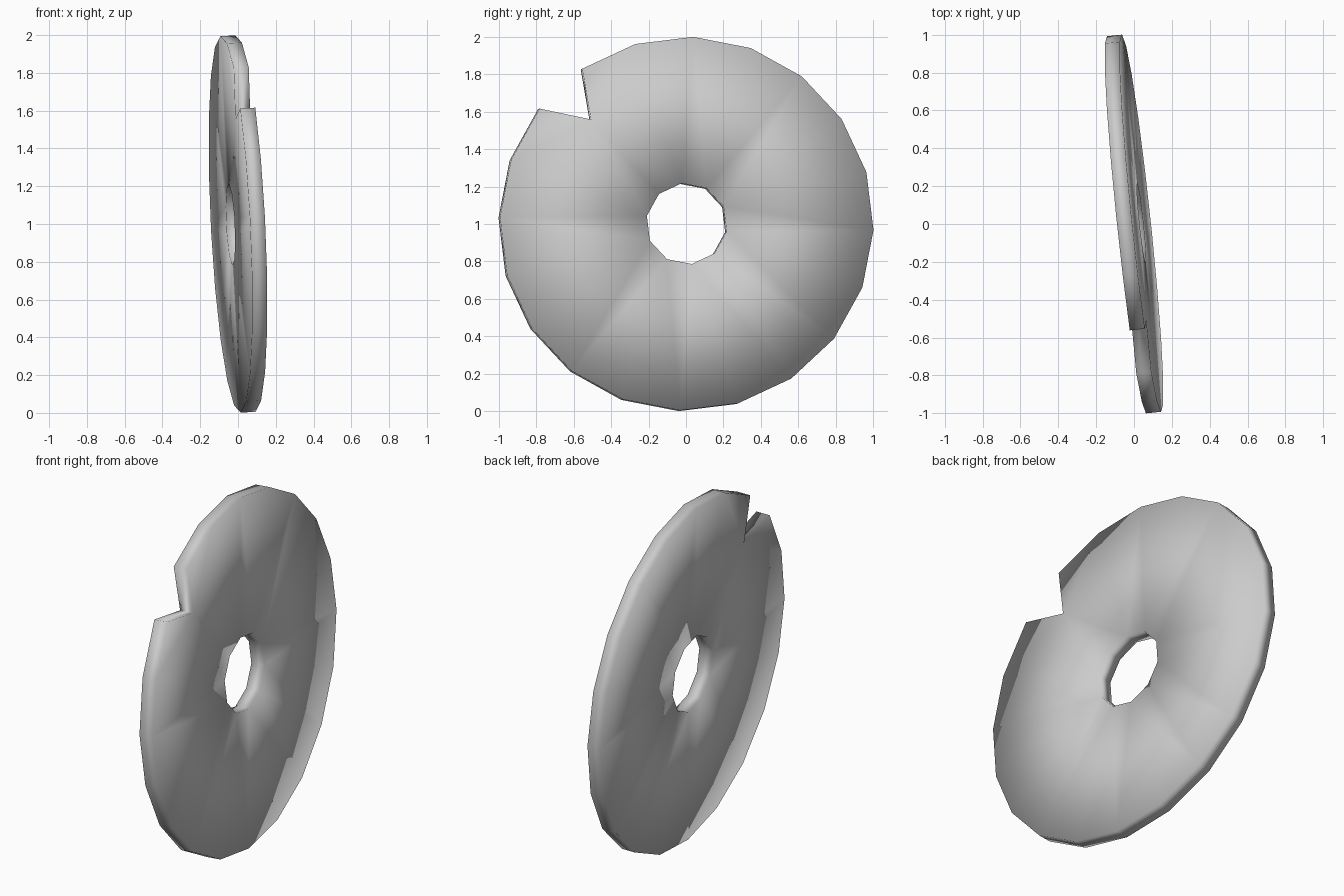
import bpy, bmesh
from math import radians, cos, sin
from mathutils import Vector

if "Cube" in bpy.data.objects:
    bpy.data.objects.remove(bpy.data.objects["Cube"])

HALF = 0.04                                   # half thickness
NORMAL = Vector((1, 0.105, 0.05)).normalized()  # slight lean of the disc


def on_plane(radius, degrees):
    y, z = radius * cos(radians(degrees)), radius * sin(radians(degrees))
    return Vector((-0.105 * y - 0.05 * z, y, z + 1)) - NORMAL * HALF


def loop(bm, points):
    verts = [bm.verts.new(p) for p in points]
    return [bm.edges.new((v, verts[(i + 1) % len(verts)])) for i, v in enumerate(verts)]


# Outline: 20-sided rim with a square notch between the 124 and 142 degree corners
rim = [on_plane(0.997, -2 + 18 * i) for i in range(20)]
rim.insert(8, on_plane(0.755, 132.6))
hole = [on_plane(0.217, -11 + 36 * i) for i in range(10)]

# Fill the face between rim and hole, then extrude it along the lean
bm = bmesh.new()
edges = loop(bm, rim) + loop(bm, hole)
bmesh.ops.triangle_fill(bm, edges=edges, use_beauty=True, use_dissolve=False)
ext = bmesh.ops.extrude_face_region(bm, geom=bm.faces[:], use_keep_orig=True)
moved = [g for g in ext["geom"] if isinstance(g, bmesh.types.BMVert)]
bmesh.ops.translate(bm, verts=moved, vec=NORMAL * HALF * 2)
bmesh.ops.recalc_face_normals(bm, faces=bm.faces[:])
for f in bm.faces:
    f.smooth = True

mesh = bpy.data.meshes.new("notched_disc")
bm.to_mesh(mesh)
bm.free()
disc = bpy.data.objects.new("notched_disc", mesh)
bpy.context.collection.objects.link(disc)
